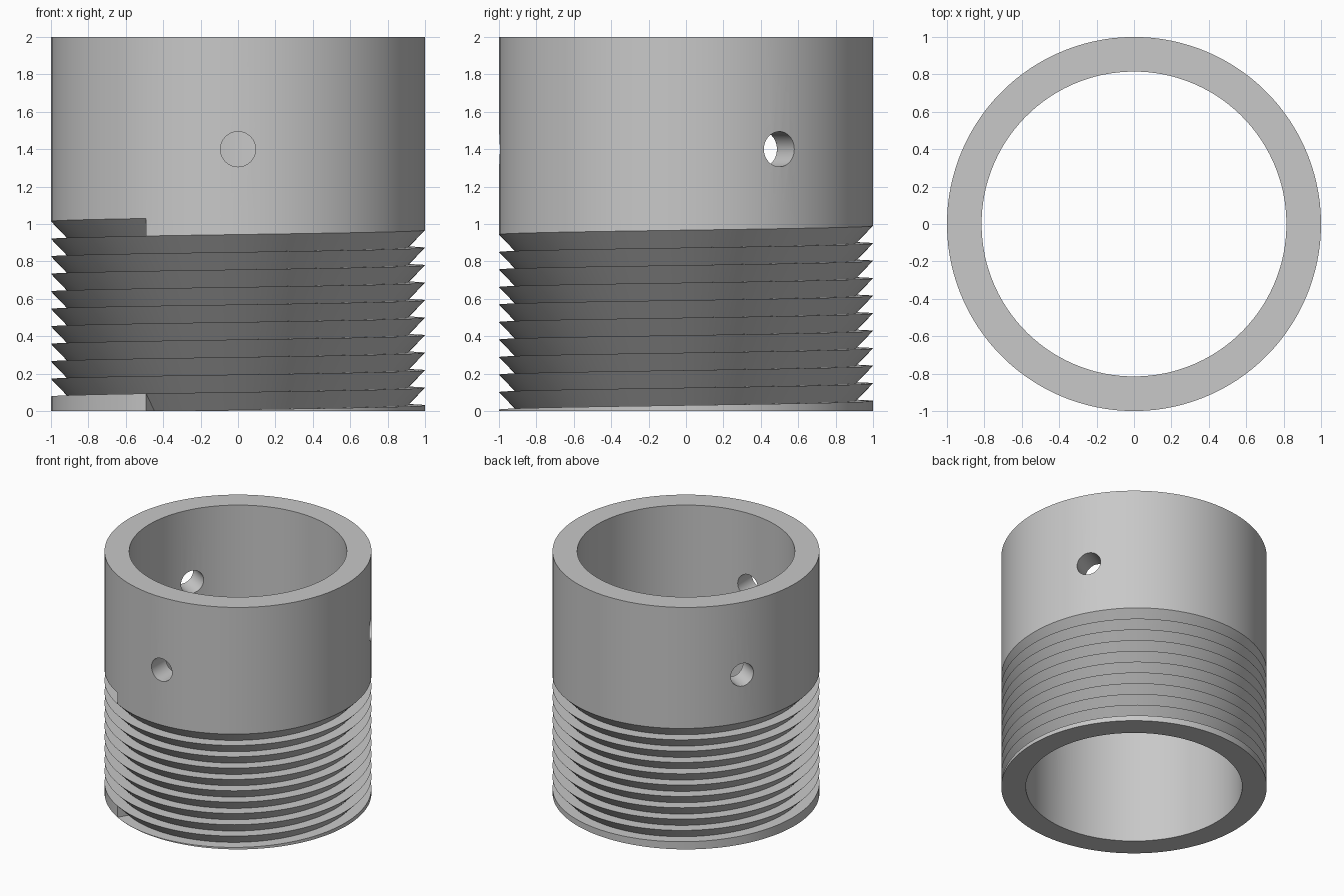
import bpy, bmesh
from math import cos, sin, radians, tau
from mathutils import Matrix

cube = bpy.data.objects.get("Cube")
if cube:
    bpy.data.objects.remove(cube, do_unlink=True)

HEIGHT, OUTER, INNER, ROOT = 2.0, 1.0, 0.815, 0.91
PITCH, TURNS, SEGMENTS = 0.0936, 10, 120
START = radians(240.6)

grey = bpy.data.materials.new("plain grey")
grey.use_nodes = True
colour = (0.58, 0.58, 0.58, 1)
grey.diffuse_color = colour
grey.node_tree.nodes["Principled BSDF"].inputs["Base Color"].default_value = colour


def section(turn):
    """Closed wall section (radius, height) at a fraction of a turn."""
    pts = [(INNER, 0), (OUTER, 0)]
    for k in range(TURNS):
        z = PITCH * (turn + k)
        pts += [(OUTER, z), (ROOT, z)]
    pts += [(OUTER, PITCH * (turn + TURNS)), (OUTER, PITCH * (TURNS + 1)),
            (OUTER, HEIGHT), (INNER, HEIGHT)]
    return pts


# Threaded tube: wall section swept round once while the grooves climb one pitch
bm = bmesh.new()
columns = []
for i in range(SEGMENTS + 1):
    a = START + tau * i / SEGMENTS
    columns.append([bm.verts.new((r * cos(a), r * sin(a), z))
                    for r, z in section(i / SEGMENTS)])
for left, right in zip(columns, columns[1:]):
    n = len(left)
    for j in range(n):
        k = (j + 1) % n
        bm.faces.new((left[j], right[j], right[k], left[k]))

# End walls of the groove at its start and its finish
bm.faces.new(columns[0][2:5])
last = 2 * TURNS
bm.faces.new(columns[-1][last:last + 3])
bmesh.ops.remove_doubles(bm, verts=bm.verts, dist=1e-5)
bmesh.ops.recalc_face_normals(bm, faces=bm.faces)

mesh = bpy.data.meshes.new("threaded_tube")
bm.to_mesh(mesh)
bm.free()
tube = bpy.data.objects.new("threaded_tube", mesh)
bpy.context.collection.objects.link(tube)
mesh.materials.append(grey)

# Three radial holes, drilled through the plain upper wall
bm = bmesh.new()
for angle in (-90, 30, 150):
    place = (Matrix.Rotation(radians(angle), 4, "Z")
             @ Matrix.Translation((0.9, 0, 1.4))
             @ Matrix.Rotation(radians(90), 4, "Y"))
    bmesh.ops.create_cone(bm, cap_ends=True, segments=48, radius1=0.094,
                          radius2=0.094, depth=0.6, matrix=place)
drill_mesh = bpy.data.meshes.new("hole_cutter")
bm.to_mesh(drill_mesh)
bm.free()
drill_mesh.materials.append(grey)
drill = bpy.data.objects.new("hole_cutter", drill_mesh)
drill.hide_render = True
bpy.context.collection.objects.link(drill)

cut = tube.modifiers.new("holes", "BOOLEAN")
cut.operation = "DIFFERENCE"
cut.solver = "EXACT"
cut.object = drill

bpy.ops.object.select_all(action="DESELECT")
tube.select_set(True)
bpy.context.view_layer.objects.active = tube
bpy.ops.object.modifier_apply(modifier=cut.name)
bpy.data.objects.remove(drill, do_unlink=True)
bpy.ops.object.shade_smooth_by_angle(angle=radians(20))
